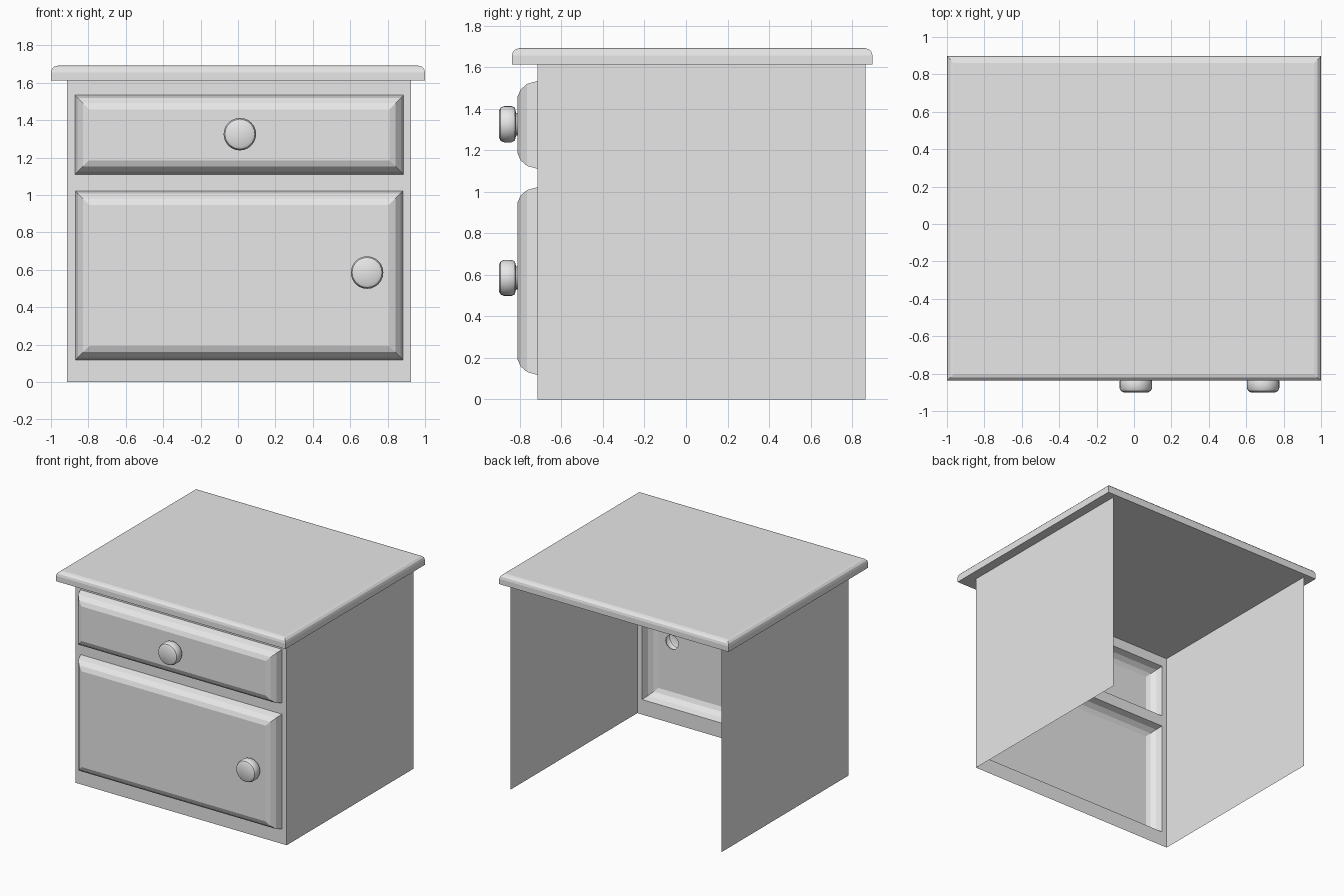
import bpy
import bmesh
import math
from mathutils import Vector, Matrix

cube = bpy.data.objects.get("Cube")
if cube:
    bpy.data.objects.remove(cube, do_unlink=True)

# Single painted finish
paint = bpy.data.materials.new("light_grey_paint")
paint.use_nodes = True
paint.diffuse_color = (0.8, 0.8, 0.8, 1)
paint.node_tree.nodes["Principled BSDF"].inputs["Base Color"].default_value = (0.8, 0.8, 0.8, 1)

LEFT, RIGHT = 0.925, -0.915
FRONT, BACK = -0.715, 0.865
HEIGHT = 1.615
NECK, SIDES = 0.055, 24
FORWARD = Vector((0, -1, 0))


def finish(bm, name, smooth=False):
    mesh = bpy.data.meshes.new(name)
    bm.to_mesh(mesh)
    bm.free()
    obj = bpy.data.objects.new(name, mesh)
    bpy.context.collection.objects.link(obj)
    mesh.materials.append(paint)
    if smooth:
        bpy.ops.object.select_all(action='DESELECT')
        obj.select_set(True)
        bpy.context.view_layer.objects.active = obj
        bpy.ops.object.shade_smooth_by_angle(angle=math.radians(30))
    return obj


def rectangle(bm, x0, x1, z0, z1, y):
    return [bm.verts.new((x, y, z)) for x, z in ((x0, z0), (x1, z0), (x1, z1), (x0, z1))]


def fill_loops(bm, loops):
    """Fill the first closed loop, leaving the others as holes."""
    edges = []
    for loop in loops:
        for a, b in zip(loop, loop[1:] + loop[:1]):
            edges.append(bm.edges.get((a, b)) or bm.edges.new((a, b)))
    bmesh.ops.triangle_fill(bm, edges=edges, use_beauty=True, normal=FORWARD)


def raised_panel(name, bounds, knob_x, knob_z):
    """Hollow panel with a rounded border and a hole behind the knob."""
    x0, x1, z0, z1 = bounds
    bm = bmesh.new()
    rings = []
    for inset, y in ((0, FRONT), (0.014, -0.765), (0.042, -0.797), (0.075, -0.811)):
        rings.append(rectangle(bm, x0 + inset, x1 - inset, z0 + inset, z1 - inset, y))
    for outer, inner in zip(rings, rings[1:]):
        for i in range(4):
            j = (i + 1) % 4
            bm.faces.new((outer[i], outer[j], inner[j], inner[i]))
    hole = []
    for i in range(SIDES):
        a = math.tau * i / SIDES
        hole.append(bm.verts.new((knob_x + NECK * math.cos(a), -0.811, knob_z + NECK * math.sin(a))))
    fill_loops(bm, [rings[-1], hole])
    finish(bm, name)


def knob(name, x, z):
    """Turned knob, open at the neck."""
    profile = [(0, -0.9), (0.066, -0.9), (0.08, -0.892), (0.087, -0.877),
               (0.087, -0.84), (0.079, -0.824), (NECK, -0.818), (NECK, -0.811)]
    bm = bmesh.new()
    verts = [bm.verts.new((r, y, 0)) for r, y in profile]
    edges = [bm.edges.new(pair) for pair in zip(verts, verts[1:])]
    bmesh.ops.spin(bm, geom=verts + edges, cent=(0, 0, 0), axis=(0, 1, 0),
                   angle=math.tau, steps=SIDES)
    bmesh.ops.remove_doubles(bm, verts=bm.verts, dist=0.0005)
    bmesh.ops.recalc_face_normals(bm, faces=bm.faces)
    cap = min(bm.faces, key=lambda f: f.calc_center_median().y)
    if cap.normal.y > 0:
        bmesh.ops.reverse_faces(bm, faces=bm.faces)
    bmesh.ops.translate(bm, verts=bm.verts, vec=(x, 0, z))
    finish(bm, name, smooth=True)


DRAWER = (-0.872, 0.885, 1.11, 1.533)
DOOR = (-0.87, 0.883, 0.118, 1.022)

# Thin front frame with two openings
bm = bmesh.new()
fill_loops(bm, [rectangle(bm, RIGHT, LEFT, 0, HEIGHT, FRONT),
                rectangle(bm, *DRAWER, FRONT), rectangle(bm, *DOOR, FRONT)])
finish(bm, "front_frame")

# Thin side walls, open at the back and below
for name, x in (("left_side", LEFT), ("right_side", RIGHT)):
    bm = bmesh.new()
    corners = [bm.verts.new((x, y, z)) for y, z in
               ((FRONT, 0), (BACK, 0), (BACK, HEIGHT), (FRONT, HEIGHT))]
    bm.faces.new(corners if x > 0 else corners[::-1])
    finish(bm, name)

# Overhanging top with a rounded upper edge
bm = bmesh.new()
bmesh.ops.create_cube(bm, size=1, matrix=Matrix.Translation((0, 0.03, 1.652))
                      @ Matrix.Diagonal((2, 1.736, 0.078, 1)))
upper = [e for e in bm.edges if all(v.co.z > 1.66 for v in e.verts)]
bmesh.ops.bevel(bm, geom=upper, offset=0.036, segments=3, profile=0.5, affect='EDGES')
finish(bm, "top_board")

# Drawer and door fronts with their knobs
for part, bounds, x, z in (("drawer", DRAWER, 0.01, 1.325), ("door", DOOR, 0.69, 0.585)):
    raised_panel(part + "_front", bounds, x, z)
    knob(part + "_knob", x, z)
